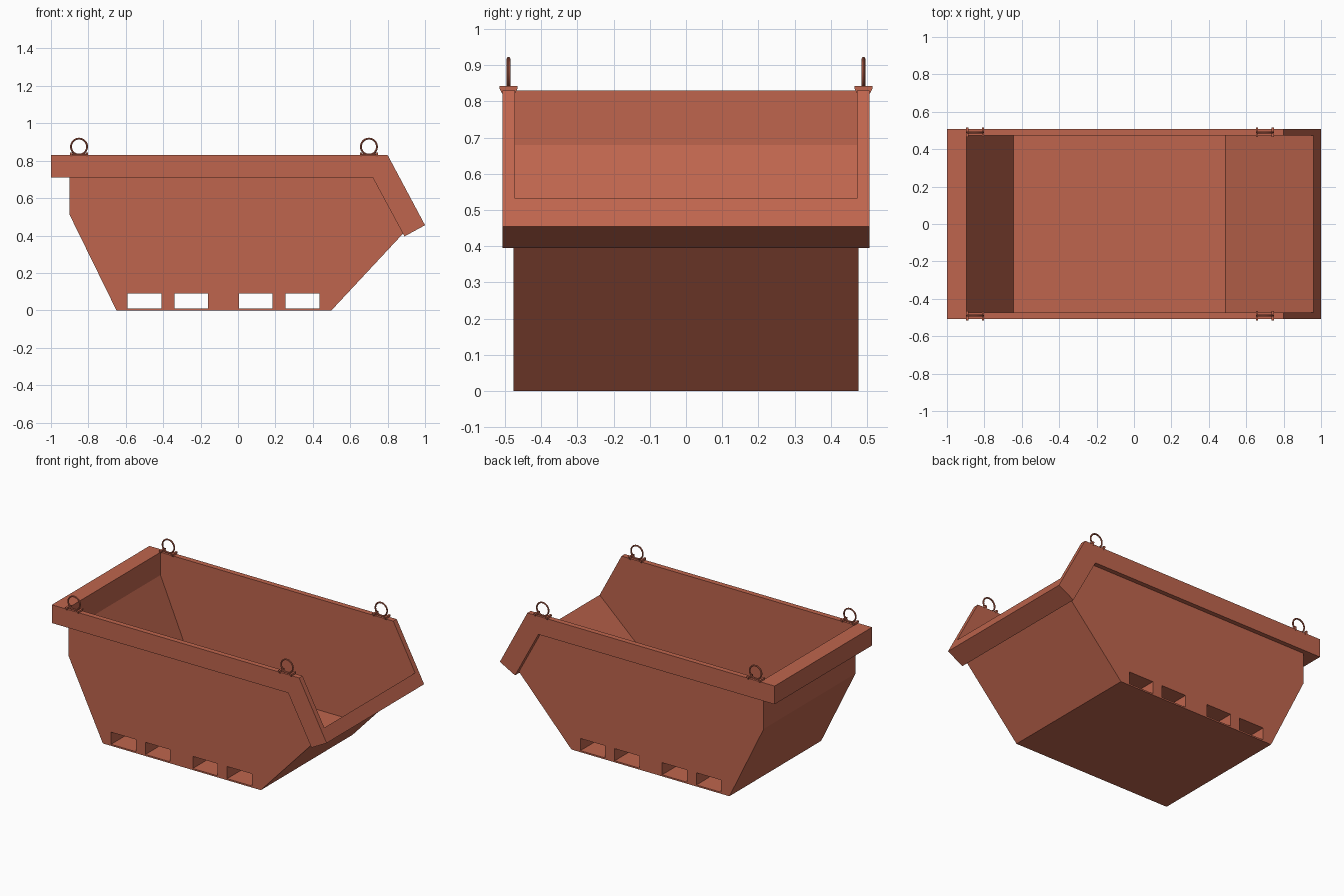
import bpy, bmesh, math

if "Cube" in bpy.data.objects:
    bpy.data.objects.remove(bpy.data.objects["Cube"])

paint = bpy.data.materials.new("rust_red_paint")
paint.diffuse_color = (0.52, 0.13, 0.075, 1)
paint.use_nodes = True
paint.node_tree.nodes["Principled BSDF"].inputs["Base Color"].default_value = paint.diffuse_color


def finish(name, bm):
    bmesh.ops.recalc_face_normals(bm, faces=bm.faces)
    me = bpy.data.meshes.new(name)
    bm.to_mesh(me)
    bm.free()
    me.materials.append(paint)
    ob = bpy.data.objects.new(name, me)
    bpy.context.collection.objects.link(ob)
    return ob


def prism(name, profile, half_width):
    """Extrude an (x, z) profile along y, centred on y = 0."""
    bm = bmesh.new()
    face = bm.faces.new([bm.verts.new((x, -half_width, z)) for x, z in profile])
    ext = bmesh.ops.extrude_face_region(bm, geom=[face])
    new = [v for v in ext["geom"] if isinstance(v, bmesh.types.BMVert)]
    bmesh.ops.translate(bm, verts=new, vec=(0, 2 * half_width, 0))
    return finish(name, bm)


def boolean(target, tool, operation):
    """Apply a boolean and remove the tool object."""
    mod = target.modifiers.new(operation.lower(), 'BOOLEAN')
    mod.operation = operation
    mod.solver = 'EXACT'
    mod.object = tool
    bpy.context.view_layer.objects.active = target
    bpy.ops.object.modifier_apply(modifier=mod.name)
    bpy.data.objects.remove(tool)


# Hull: sloped ends and flat bottom
skip = prism("skip_body", [(-0.9, 0.82), (-0.9, 0.51), (-0.65, 0), (0.5, 0),
                           (0.885, 0.413), (0.95, 0.5), (0.78, 0.82)], 0.477)

# Thick rim band that bends down around the open end
rim = prism("rim", [(-1, 0.83), (-1, 0.71), (0.72, 0.71), (0.89, 0.395),
                    (1, 0.455), (0.8, 0.83)], 0.507)
boolean(skip, rim, 'UNION')

# Load space, raised floor above the fork pockets
cavity = prism("cavity", [(-0.895, 1), (-0.895, 0.68), (-0.645, 0.1), (0.49, 0.1),
                          (0.957, 0.53), (1.174, 0.73), (1.174, 1)], 0.472)
boolean(skip, cavity, 'DIFFERENCE')

# Fork pockets running right through under the floor
for x0, x1 in ((-0.59, -0.41), (-0.34, -0.16), (0.005, 0.185), (0.255, 0.435)):
    pocket = prism("pocket", [(x0, 0.01), (x1, 0.01), (x1, 0.09), (x0, 0.09)], 0.6)
    boolean(skip, pocket, 'DIFFERENCE')

# Lifting rings with a pair of flared feet and a pin between them
for end, x in (("left", -0.85), ("right", 0.7)):
    for side, y in (("front", -0.49), ("back", 0.49)):
        bpy.ops.mesh.primitive_torus_add(
            location=(x, y, 0.875), rotation=(math.pi / 2, 0, 0),
            major_radius=0.043, minor_radius=0.005,
            major_segments=28, minor_segments=8)
        ring = bpy.context.object
        ring.name = f"lifting_ring_{side}_{end}"
        ring.data.materials.append(paint)
        bpy.ops.object.shade_smooth_by_angle()

        bm = bmesh.new()
        section = [(-0.018, 0.822), (0.018, 0.822), (0.025, 0.836),
                   (0.025, 0.843), (-0.025, 0.843), (-0.025, 0.836)]
        for s in (-1, 1):
            a, b = x + s * 0.036, x + s * 0.049
            near = [bm.verts.new((a, y + dy, z)) for dy, z in section]
            far = [bm.verts.new((b, y + dy, z)) for dy, z in section]
            bm.faces.new(near)
            bm.faces.new(far)
            for i in range(6):
                j = (i + 1) % 6
                bm.faces.new((near[i], near[j], far[j], far[i]))
        finish(f"ring_feet_{side}_{end}", bm)

        bpy.ops.mesh.primitive_cylinder_add(
            vertices=8, radius=0.005, depth=0.08,
            location=(x, y, 0.834), rotation=(0, math.pi / 2, 0))
        pin = bpy.context.object
        pin.name = f"ring_pin_{side}_{end}"
        pin.data.materials.append(paint)
